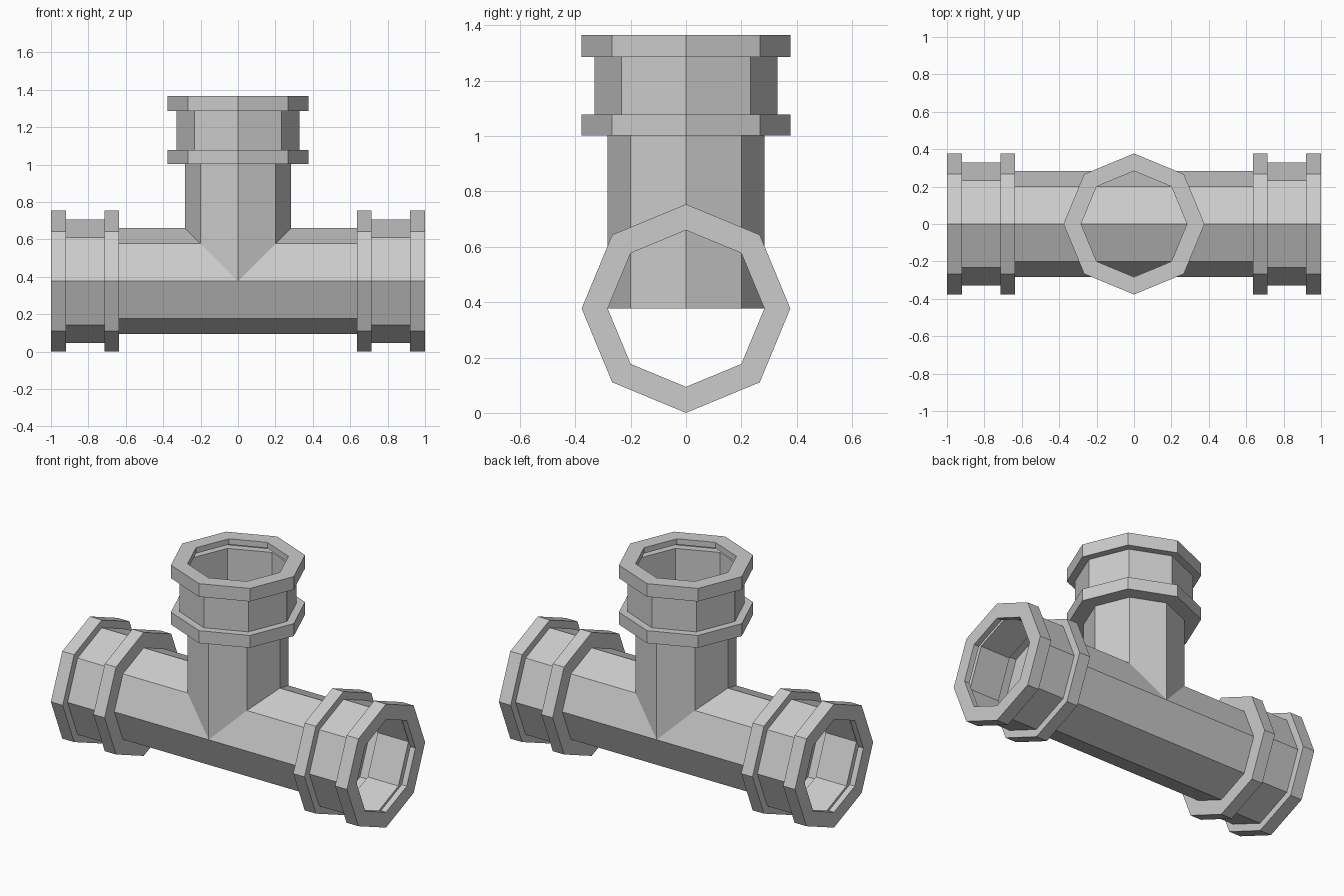
import bpy, math
from mathutils import Matrix

if "Cube" in bpy.data.objects:
    bpy.data.objects.remove(bpy.data.objects["Cube"])

PIPE, COLLAR, FLANGE = 0.283, 0.33, 0.377
AXIS_Z = 0.377
SIDES = 8


def socket(end):
    """Profile (position, radius) of a socket, from pipe out to its inner lip."""
    return [(end - 0.363, PIPE), (end - 0.363, FLANGE), (end - 0.287, FLANGE),
            (end - 0.287, COLLAR), (end - 0.08, COLLAR), (end - 0.08, FLANGE),
            (end, FLANGE), (end, PIPE), (end - 0.035, PIPE)]


def lathe(name, profile, matrix):
    """Spin a profile around z into an eight-sided shell, then place it."""
    verts, faces = [], []
    for h, r in profile:
        for k in range(SIDES):
            a = math.tau * k / SIDES
            verts.append((r * math.cos(a), r * math.sin(a), h))
    for i in range(len(profile) - 1):
        for k in range(SIDES):
            n = (k + 1) % SIDES
            faces.append((i * SIDES + k, i * SIDES + n,
                          (i + 1) * SIDES + n, (i + 1) * SIDES + k))
    mesh = bpy.data.meshes.new(name)
    mesh.from_pydata(verts, [], faces)
    mesh.transform(matrix)
    mesh.update()
    obj = bpy.data.objects.new(name, mesh)
    bpy.context.collection.objects.link(obj)
    return obj


# Straight run with a socket at each end, lying along x
half = socket(1.0)
run = [(-h, r) for h, r in reversed(half)] + half
lathe("main_pipe", run,
      Matrix.Translation((0, 0, AXIS_Z)) @ Matrix.Rotation(math.pi / 2, 4, 'Y'))

# Upright branch, starting on the axis of the run
lathe("branch_pipe", [(AXIS_Z, PIPE)] + socket(1.366), Matrix.Identity(4))
